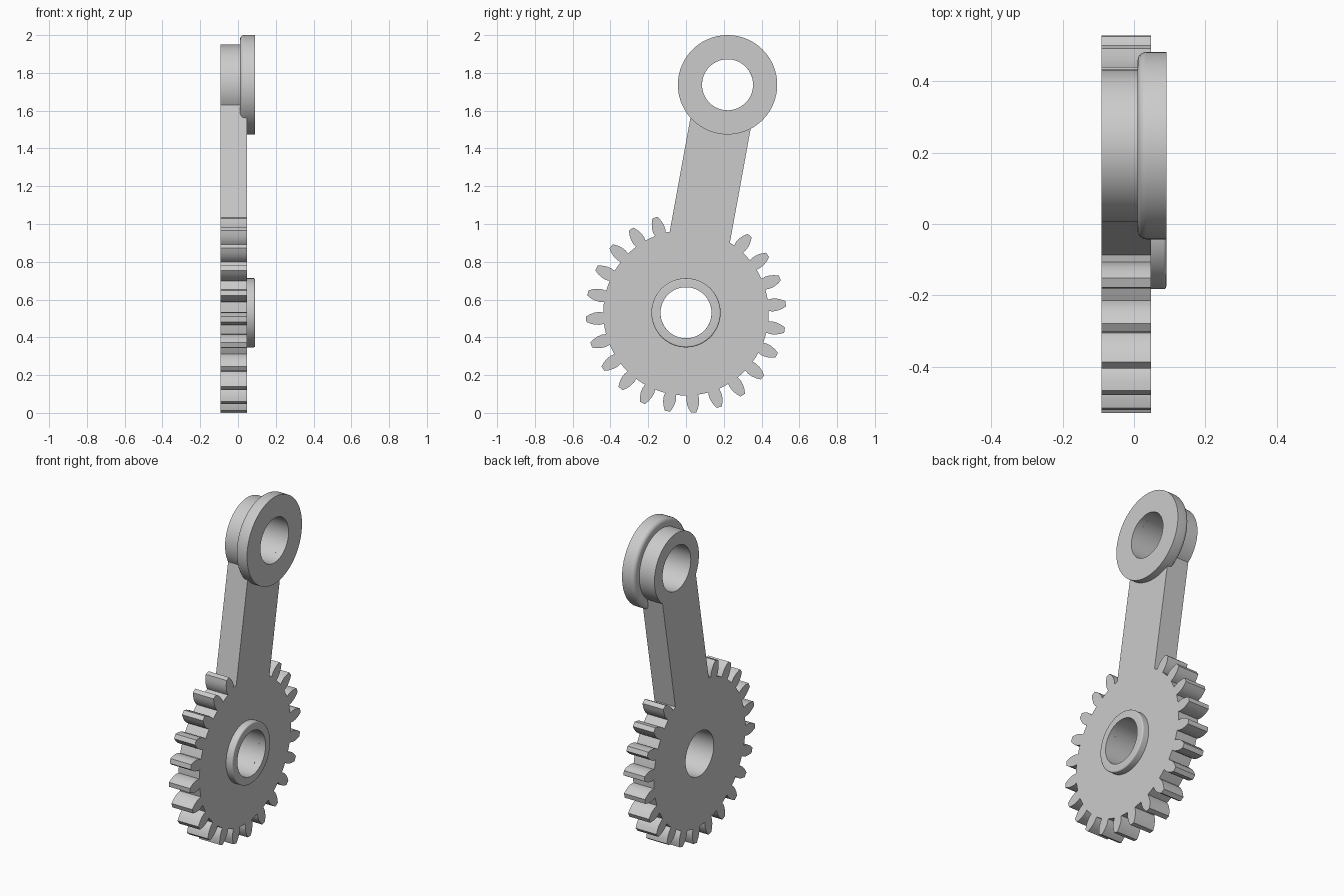
import bpy
import bmesh
from math import sin, cos, asin, sqrt, radians, degrees, tau, pi
from mathutils import Vector

if "Cube" in bpy.data.objects:
    bpy.data.objects.remove(bpy.data.objects["Cube"])

# One plain grey metal
grey = bpy.data.materials.new("grey metal")
colour = (0.6, 0.6, 0.6, 1)
grey.diffuse_color = colour
grey.use_nodes = True
grey.node_tree.nodes["Principled BSDF"].inputs["Base Color"].default_value = colour

# Main dimensions
BACK, PLATE_FRONT, FRONT, COLLAR_BACK = -0.0915, 0.048, 0.0905, 0.01
GEAR = Vector((0, 0.53))        # centres in (y, z)
PIVOT = Vector((0.22, 1.737))
ROOT, BORE, HUB = 0.438, 0.135, 0.213
ARM_HALF = 0.162
TEETH, PITCH, FIRST = 21, 15.12, 18.1


def finish(bm, name):
    bmesh.ops.recalc_face_normals(bm, faces=bm.faces[:])
    mesh = bpy.data.meshes.new(name)
    bm.to_mesh(mesh)
    bm.free()
    mesh.materials.append(grey)
    obj = bpy.data.objects.new(name, mesh)
    bpy.context.collection.objects.link(obj)
    bpy.ops.object.select_all(action="DESELECT")
    obj.select_set(True)
    bpy.context.view_layer.objects.active = obj
    bpy.ops.object.shade_smooth_by_angle(angle=radians(25))
    return obj


def polar(centre, radius, angle):
    """Point at an angle measured from straight up towards +y."""
    return centre + radius * Vector((sin(angle), cos(angle)))


def arc(centre, radius, start, end, count):
    return [polar(centre, radius, start + (end - start) * i / count)
            for i in range(count + 1)]


# Gear outline, counted from the left side of the arm down and around
axis = PIVOT - GEAR
tilt = asin(axis.x / axis.length)
join = asin(ARM_HALF / ROOT)
flank = [(ROOT, 0.030), (0.46, 0.034), (0.485, 0.032), (0.508, 0.025), (0.53, 0.014)]
outline = [polar(GEAR, ROOT, tilt - join)]
for i in range(TEETH):
    mid = -radians(FIRST + i * PITCH)
    for radius, half in flank:
        outline.append(polar(GEAR, radius, mid + half / radius))
    for radius, half in reversed(flank):
        outline.append(polar(GEAR, radius, mid - half / radius))
    if i < TEETH - 1:
        outline.append(polar(GEAR, ROOT, mid - radians(PITCH / 2)))
outline.append(polar(GEAR, ROOT, tilt + join))

# Arm runs straight up to the round hub
spread = pi - asin(ARM_HALF / HUB)
outline += arc(PIVOT, HUB, tilt + spread, tilt - spread, 64)

# Plate: outline with two bores, filled and extruded
bm = bmesh.new()
loops = [outline] + [arc(c, BORE, 0, tau, 64)[:-1] for c in (GEAR, PIVOT)]
edges = []
for loop in loops:
    verts = [bm.verts.new((BACK, p.x, p.y)) for p in loop]
    edges += [bm.edges.new((v, verts[i - 1])) for i, v in enumerate(verts)]
bmesh.ops.triangle_fill(bm, edges=edges, use_beauty=True, use_dissolve=False)
new = bmesh.ops.extrude_face_region(bm, geom=bm.faces[:])["geom"]
bmesh.ops.translate(bm, vec=(PLATE_FRONT - BACK, 0, 0),
                    verts=[g for g in new if isinstance(g, bmesh.types.BMVert)])
finish(bm, "gear_and_arm")


def ring(name, centre, profile, steps=96):
    """Turn a closed (x, radius) profile about the bore axis."""
    bm = bmesh.new()
    rows = []
    for s in range(steps):
        points = [(x, polar(centre, r, tau * s / steps)) for x, r in profile]
        rows.append([bm.verts.new((x, p.x, p.y)) for x, p in points])
    for s, row in enumerate(rows):
        last = rows[s - 1]
        for k in range(len(row)):
            bm.faces.new((last[k - 1], last[k], row[k], row[k - 1]))
    return finish(bm, name)


def rounded(x, radius, size, side):
    """Quarter-round outer corner; side is -1 for a back corner, 1 for a front one."""
    turns = [pi / 2 * k / 6 for k in range(7)]
    if side > 0:
        turns.reverse()
    return [(x + side * size * (cos(t) - 1), radius + size * (sin(t) - 1)) for t in turns]


# Wide collar on the arm's end, rounded at the back
ring("pivot_collar", PIVOT,
     [(COLLAR_BACK, BORE)] + rounded(COLLAR_BACK, 0.263, 0.025, -1)
     + [(FRONT, 0.263), (FRONT, BORE)])

# Short boss around the gear bore, eased at the front
ring("gear_boss", GEAR,
     [(PLATE_FRONT - 0.02, BORE), (PLATE_FRONT - 0.02, 0.183)]
     + rounded(FRONT, 0.183, 0.008, 1) + [(FRONT, BORE)])
